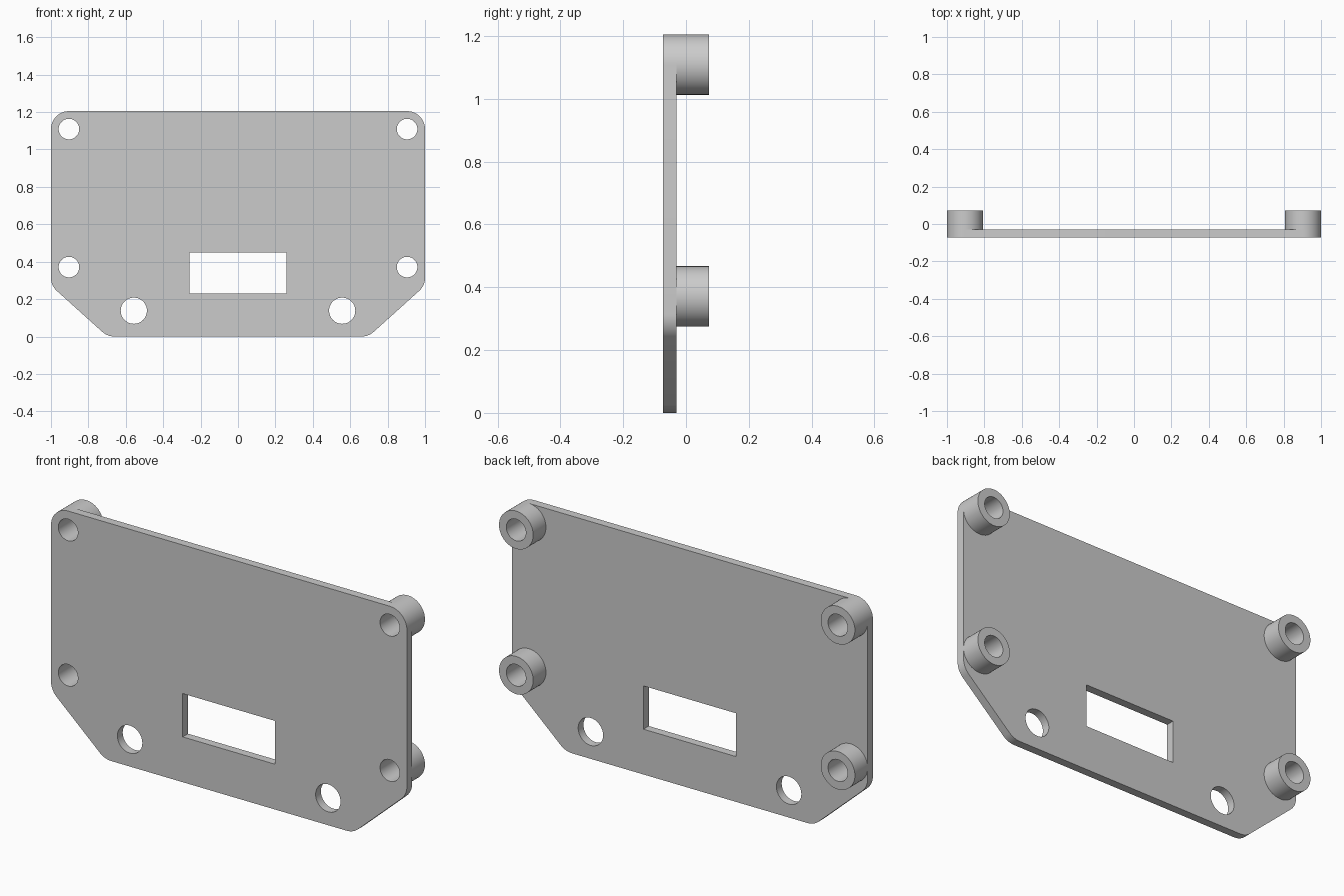
import bpy, bmesh
from math import cos, sin, pi, radians
from mathutils import Vector, Matrix

cube = bpy.data.objects.get("Cube")
if cube:
    bpy.data.objects.remove(cube, do_unlink=True)

# Single matte grey
grey = bpy.data.materials.new("light_grey")
grey.use_nodes = True
COLOUR = (0.6, 0.6, 0.6, 1)
grey.diffuse_color = COLOUR
grey.node_tree.nodes["Principled BSDF"].inputs["Base Color"].default_value = COLOUR

BACK, PLATE_BACK, FRONT = 0.0725, -0.03, -0.0725
RADIUS = 0.096


def circle(x, z, r, n=48):
    return [(x + r * cos(2 * pi * i / n), z + r * sin(2 * pi * i / n)) for i in range(n)]


def rounded(corners, r, steps=12):
    """Fillet every corner of a convex outline."""
    out = []
    for i, c in enumerate(corners):
        p = Vector(c)
        a = (Vector(corners[i - 1]) - p).normalized()
        b = (Vector(corners[(i + 1) % len(corners)]) - p).normalized()
        half = a.angle(b) / 2
        centre = p + (a + b).normalized() * (r / sin(half))
        # Sweep about the direction from the centre to the corner
        outward = (p - centre).normalized()
        side = Vector((-outward.y, outward.x))
        sweep = pi / 2 - half
        for k in range(steps + 1):
            t = sweep * (2 * k / steps - 1)
            out.append(tuple(centre + r * (outward * cos(t) + side * sin(t))))
    return out


def extruded(name, loops, y0, y1):
    """Extrude an outline with holes, drawn in x and z, between two depths."""
    curve = bpy.data.curves.new(name + "_profile", "CURVE")
    curve.dimensions = "2D"
    curve.fill_mode = "BOTH"
    curve.extrude = (y1 - y0) / 2
    for loop in loops:
        spline = curve.splines.new("POLY")
        spline.points.add(len(loop) - 1)
        for point, (x, z) in zip(spline.points, loop):
            point.co = (x, z, 0, 1)
        spline.use_cyclic_u = True
    helper = bpy.data.objects.new(name + "_profile", curve)
    bpy.context.collection.objects.link(helper)
    mesh = bpy.data.meshes.new_from_object(
        helper.evaluated_get(bpy.context.evaluated_depsgraph_get()))
    bpy.data.objects.remove(helper, do_unlink=True)

    bm = bmesh.new()
    bm.from_mesh(mesh)
    bm.transform(Matrix.Translation((0, (y0 + y1) / 2, 0)) @ Matrix.Rotation(pi / 2, 4, "X"))
    bmesh.ops.remove_doubles(bm, verts=bm.verts, dist=1e-5)
    bmesh.ops.recalc_face_normals(bm, faces=bm.faces)
    bm.to_mesh(mesh)
    bm.free()
    mesh.materials.clear()
    mesh.materials.append(grey)
    obj = bpy.data.objects.new(name, mesh)
    bpy.context.collection.objects.link(obj)
    bpy.ops.object.select_all(action="DESELECT")
    obj.select_set(True)
    bpy.context.view_layer.objects.active = obj
    bpy.ops.object.shade_smooth_by_angle(angle=radians(30))


# Plate outline (counter-clockwise) with chamfered lower corners, window and holes
right_half = [(0.698, 0), (1, 0.272), (1, 1.205)]
outline = right_half + [(-x, z) for x, z in reversed(right_half)]
window = [(-0.26, 0.23), (0.26, 0.23), (0.26, 0.45), (-0.26, 0.45)]
posts = {"upper": 1.109, "lower": 0.371}
POST_X, BORE = 0.904, 0.055

loops = [rounded(outline, RADIUS), window]
for side in (1, -1):
    loops.append(circle(side * 0.557, 0.138, 0.07))
    loops += [circle(side * POST_X, z, BORE) for z in posts.values()]
extruded("face_plate", loops, FRONT, PLATE_BACK)

# Hollow standoffs on the back
for side, label in ((1, "left"), (-1, "right")):
    for level, z in posts.items():
        extruded(f"{level}_{label}_standoff",
                 [circle(side * POST_X, z, RADIUS), circle(side * POST_X, z, BORE)],
                 PLATE_BACK, BACK)
